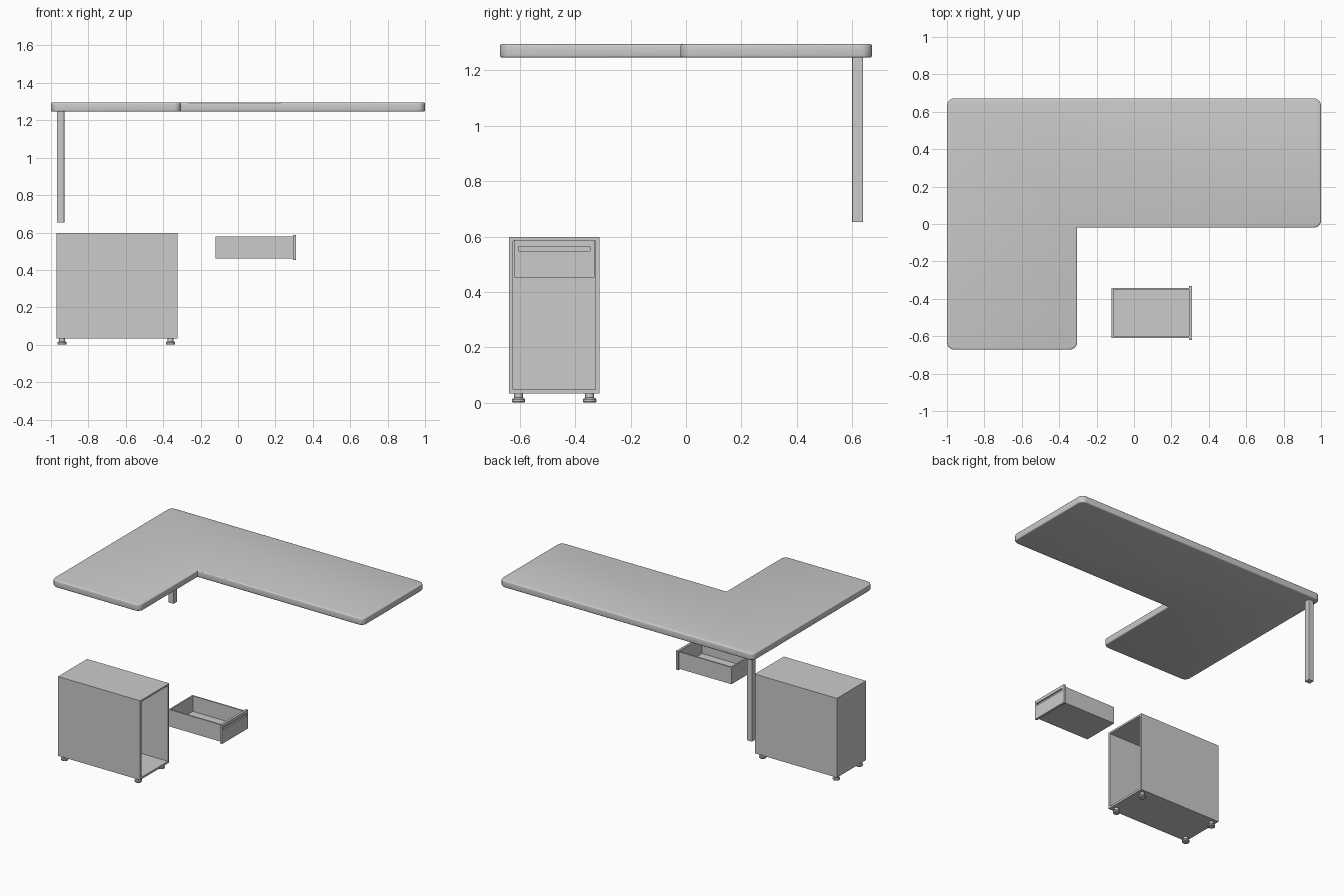
import bpy, bmesh
from math import sin, cos, pi
from mathutils import Vector

if "Cube" in bpy.data.objects:
    bpy.data.objects.remove(bpy.data.objects["Cube"])


def finish(name, bm, smooth=False):
    bmesh.ops.recalc_face_normals(bm, faces=bm.faces)
    me = bpy.data.meshes.new(name)
    bm.to_mesh(me)
    bm.free()
    ob = bpy.data.objects.new(name, me)
    bpy.context.collection.objects.link(ob)
    if smooth:
        bpy.ops.object.select_all(action='DESELECT')
        ob.select_set(True)
        bpy.context.view_layer.objects.active = ob
        bpy.ops.object.shade_smooth_by_angle(angle=pi / 5)
    return ob


def box(lo, hi):
    bm = bmesh.new()
    bmesh.ops.create_cube(bm, size=1)
    for v in bm.verts:
        v.co = Vector([l + (c + 0.5) * (h - l) for c, l, h in zip(v.co, lo, hi)])
    return bm


def recess(bm, axis, inner_lo, inner_hi, depth):
    """Sink a rectangular pocket into the face pointing along +axis."""
    bm.normal_update()
    face = max(bm.faces, key=lambda f: f.normal[axis])
    mid = face.calc_center_median()
    bmesh.ops.inset_individual(bm, faces=[face], thickness=0.002)
    others = [a for a in range(3) if a != axis]
    for v in face.verts:
        for i, a in enumerate(others):
            v.co[a] = inner_hi[i] if v.co[a] > mid[a] else inner_lo[i]
    bmesh.ops.inset_individual(bm, faces=[face], thickness=0)
    for v in face.verts:
        v.co[axis] -= depth


# L-shaped tabletop: outer corners rounded, inner corner sharp
R, N = 0.04, 6
corners = [(-1, -0.672, 180), (-0.304, -0.672, 270), (-0.304, -0.02, None),
           (1, -0.02, 270), (1, 0.672, 0), (-1, 0.672, 90)]
outline = []
for x, y, a0 in corners:
    if a0 is None:
        outline.append((x, y))
        continue
    mid = (a0 + 45) * pi / 180
    cx = x - R * (1 if cos(mid) > 0 else -1)
    cy = y - R * (1 if sin(mid) > 0 else -1)
    for i in range(N + 1):
        a = a0 * pi / 180 + i * pi / 2 / N
        outline.append((cx + R * cos(a), cy + R * sin(a)))
bm = bmesh.new()
base = bm.faces.new([bm.verts.new((x, y, 1.246)) for x, y in outline])
ext = bmesh.ops.extrude_face_region(bm, geom=[base], use_keep_orig=True)
for g in ext['geom']:
    if isinstance(g, bmesh.types.BMVert):
        g.co.z = 1.295
bmesh.ops.recalc_face_normals(bm, faces=bm.faces)
rims = [e for e in bm.edges if abs(e.verts[0].co.z - e.verts[1].co.z) < 1e-5]
bmesh.ops.bevel(bm, geom=rims, offset=0.008, segments=3, profile=0.5, affect='EDGES')
finish("tabletop", bm, smooth=True)

# Single square leg with softened long edges
bm = box((-0.968, 0.60, 0.653), (-0.928, 0.64, 1.246))
uprights = [e for e in bm.edges if abs(e.verts[0].co.z - e.verts[1].co.z) > 0.1]
bmesh.ops.bevel(bm, geom=uprights, offset=0.004, segments=2, profile=0.5, affect='EDGES')
finish("leg", bm)

# Cabinet shell, open towards +x
bm = box((-0.97, -0.639, 0.034), (-0.323, -0.312, 0.598))
recess(bm, 0, (-0.625, 0.048), (-0.326, 0.585), 0.633)
finish("cabinet", bm)

# Pulled-out drawer: tray plus front panel with a grip groove
bm = box((-0.12, -0.609, 0.46), (0.294, -0.341, 0.58))
recess(bm, 2, (-0.11, -0.599), (0.293, -0.351), 0.11)
finish("drawer_tray", bm)

bm = box((0.293, -0.620, 0.453), (0.31, -0.331, 0.587))
recess(bm, 0, (-0.605, 0.548), (-0.347, 0.565), 0.01)
finish("drawer_front", bm)

# Turned feet
profile = [(0, 0), (0.021, 0), (0.024, 0.004), (0.024, 0.012), (0.020, 0.017),
           (0.016, 0.018), (0.016, 0.035), (0, 0.035)]
for xn, x in (("back", -0.941), ("front", -0.361)):
    for yn, y in (("left", -0.605), ("right", -0.348)):
        bm = bmesh.new()
        vs = [bm.verts.new((r, 0, z)) for r, z in profile]
        es = [bm.edges.new(p) for p in zip(vs, vs[1:])]
        bmesh.ops.spin(bm, geom=vs + es, cent=(0, 0, 0), axis=(0, 0, 1),
                       angle=2 * pi, steps=24)
        bmesh.ops.remove_doubles(bm, verts=bm.verts, dist=1e-5)
        foot = finish(f"foot_{xn}_{yn}", bm, smooth=True)
        foot.location = (x, y, 0)
